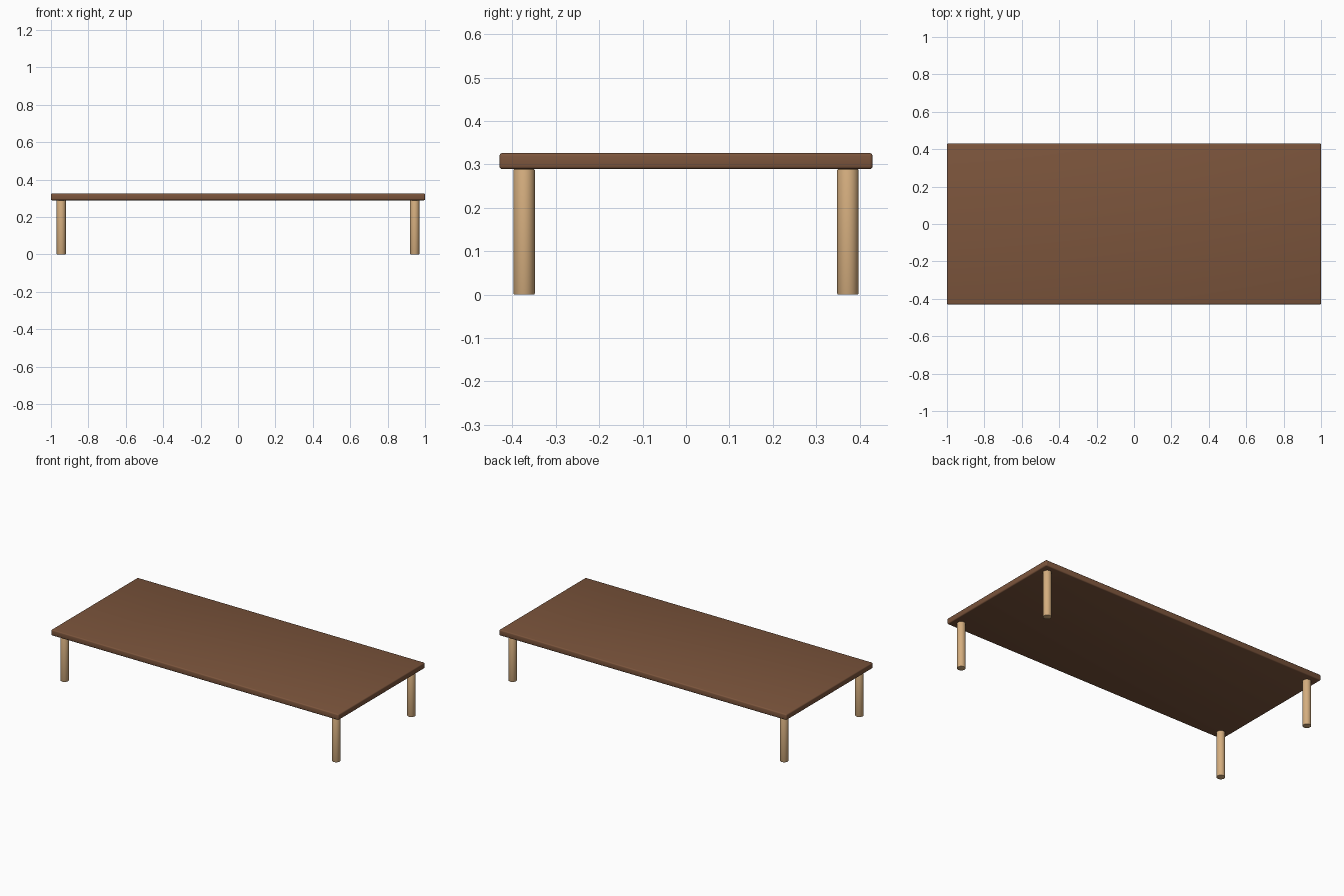
import bpy

if "Cube" in bpy.data.objects:
    bpy.data.objects.remove(bpy.data.objects["Cube"])

TOP_Z, UNDER_Z = 0.326, 0.289
HALF_X, HALF_Y = 1.0, 0.43
LEG_X, LEG_Y, LEG_R = 0.945, 0.373, 0.0245


def material(name, color):
    mat = bpy.data.materials.new(name)
    mat.diffuse_color = (*color, 1)
    mat.use_nodes = True
    mat.node_tree.nodes["Principled BSDF"].inputs["Base Color"].default_value = mat.diffuse_color
    return mat


def finish(obj, name, mat, bevel, segments):
    """Name, colour, soften the edges and smooth the rounded faces."""
    obj.name = obj.data.name = name
    obj.data.materials.append(mat)
    mod = obj.modifiers.new("soft_edges", 'BEVEL')
    mod.width, mod.segments = bevel, segments
    mod.limit_method, mod.angle_limit = 'ANGLE', 0.7
    bpy.ops.object.modifier_apply(modifier=mod.name)
    bpy.ops.object.shade_smooth_by_angle(angle=0.6)


dark_wood = material("dark_wood", (0.20, 0.09, 0.045))
light_wood = material("light_wood", (0.66, 0.42, 0.21))

# Table top: thin board with softened edges
bpy.ops.mesh.primitive_cube_add(size=1, location=(0, 0, (TOP_Z + UNDER_Z) / 2))
board = bpy.context.object
board.scale = (2 * HALF_X, 2 * HALF_Y, TOP_Z - UNDER_Z)
bpy.ops.object.transform_apply(location=False, rotation=False, scale=True)
finish(board, "table_top", dark_wood, 0.007, 3)

# Four round legs, one near each corner
for side, sx in (("left", -1), ("right", 1)):
    for end, sy in (("front", -1), ("back", 1)):
        bpy.ops.mesh.primitive_cylinder_add(
            vertices=32, radius=LEG_R, depth=UNDER_Z,
            location=(sx * LEG_X, sy * LEG_Y, UNDER_Z / 2))
        finish(bpy.context.object, f"{end}_{side}_leg", light_wood, 0.002, 2)
